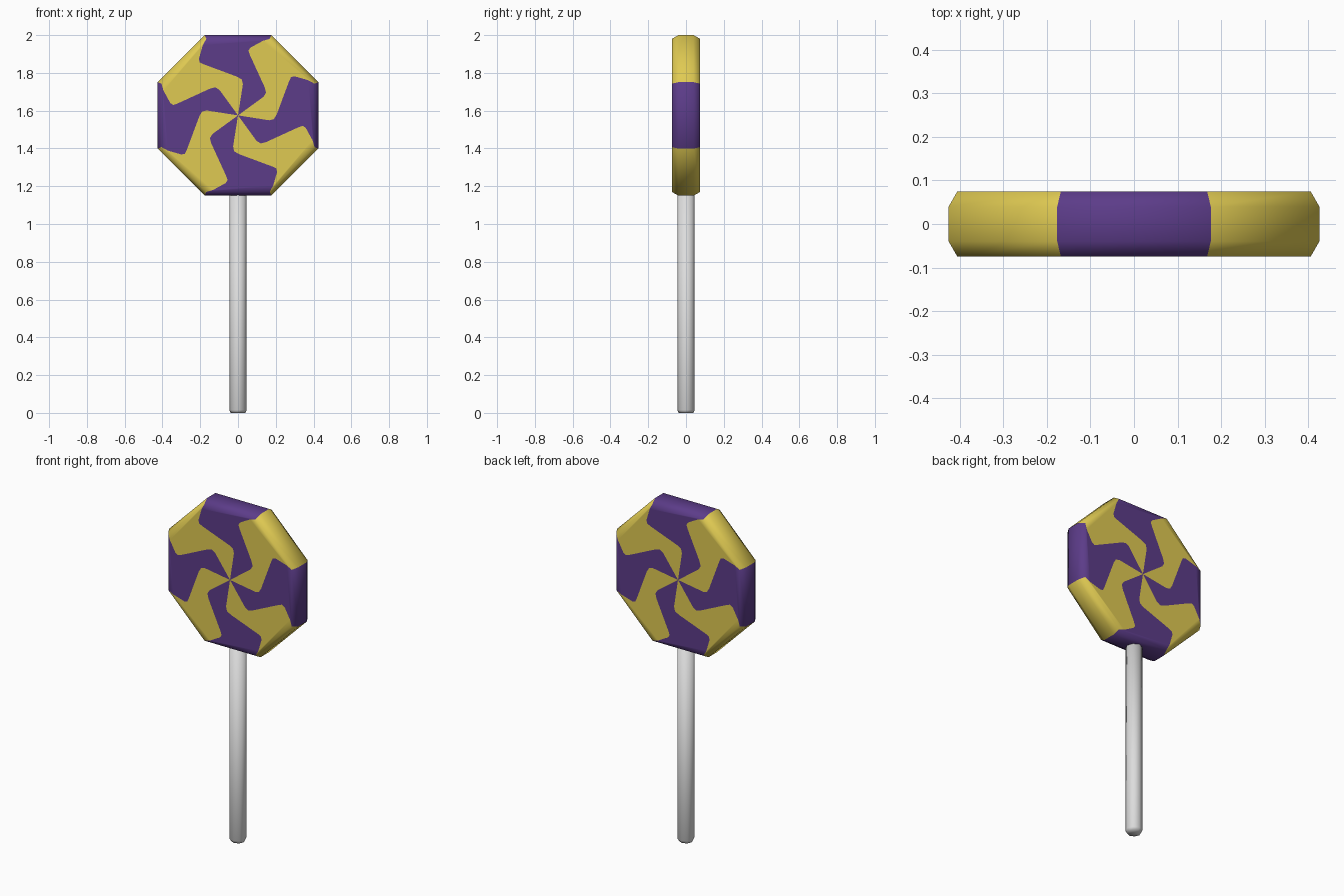
import bpy, bmesh, math

if "Cube" in bpy.data.objects:
    bpy.data.objects.remove(bpy.data.objects["Cube"])

def material(name, rgb):
    m = bpy.data.materials.new(name)
    m.diffuse_color = (*rgb, 1)
    m.use_nodes = True
    m.node_tree.nodes["Principled BSDF"].inputs["Base Color"].default_value = m.diffuse_color
    return m

purple = material("purple candy", (0.107, 0.045, 0.250))
yellow = material("yellow candy", (0.740, 0.590, 0.085))
white = material("stick white", (0.72, 0.72, 0.72))

def finish(name, bm, mats):
    bmesh.ops.remove_doubles(bm, verts=bm.verts, dist=1e-5)
    bmesh.ops.recalc_face_normals(bm, faces=bm.faces)
    for f in bm.faces:
        f.smooth = True
    me = bpy.data.meshes.new(name)
    bm.to_mesh(me)
    bm.free()
    for m in mats:
        me.materials.append(m)
    ob = bpy.data.objects.new(name, me)
    bpy.context.collection.objects.link(ob)
    return ob

# Candy head: bevelled octagon, its faces split by one swirl line turned 8 times
CZ, APO, INNER, HALF, RIM = 1.575, 0.425, 0.405, 0.075, 0.04
swirl = [(0, 0), (0.026, 0.165), (0.020, 0.190), (-0.005, 0.205), (-0.180, 0.270),
         (-0.203, 0.281), (-0.207, 0.300), (-0.186, 0.372)]

def turn(p, k):
    a = -k * math.pi / 4
    return (p[0] * math.cos(a) - p[1] * math.sin(a),
            p[0] * math.sin(a) + p[1] * math.cos(a))

def corner(apothem, k):
    return turn((-apothem * math.tan(math.pi / 8), apothem), k)

bm = bmesh.new()

def face(points, mat):
    f = bm.faces.new([bm.verts.new(p) for p in points])
    f.material_index = mat

for k in range(8):
    colour = k % 2
    line_a = [turn(p, k) for p in swirl] + [corner(INNER, k)]
    line_b = [turn(p, k + 1) for p in swirl[1:]] + [corner(INNER, k + 1)]
    outline = line_a + line_b[::-1]
    for s in (-1, 1):     # the back is the front turned half round
        face([(-s * x, s * HALF, CZ + z) for x, z in outline], colour)
        a, b = corner(INNER, k), corner(INNER, k + 1)
        c, d = corner(APO, k + 1), corner(APO, k)
        face([(-s * p[0], s * y, CZ + p[1]) for p, y in
              ((a, HALF), (b, HALF), (c, RIM), (d, RIM))], colour)
    a, b = corner(APO, k), corner(APO, k + 1)
    face([(a[0], -RIM, CZ + a[1]), (b[0], -RIM, CZ + b[1]),
          (b[0], RIM, CZ + b[1]), (a[0], RIM, CZ + a[1])], colour)
finish("candy_head", bm, [purple, yellow])

# Stick with a small chamfer at the foot
bm = bmesh.new()
N = 8
rings = []
for r, z in ((0.038, 0), (0.046, 0.015), (0.046, 1.20)):
    rings.append([bm.verts.new((r * math.cos(2 * math.pi * i / N),
                                r * math.sin(2 * math.pi * i / N), z)) for i in range(N)])
for lo, hi in zip(rings, rings[1:]):
    for i in range(N):
        j = (i + 1) % N
        bm.faces.new((lo[i], lo[j], hi[j], hi[i]))
bm.faces.new(rings[0][::-1])
bm.faces.new(rings[-1])
finish("stick", bm, [white])
